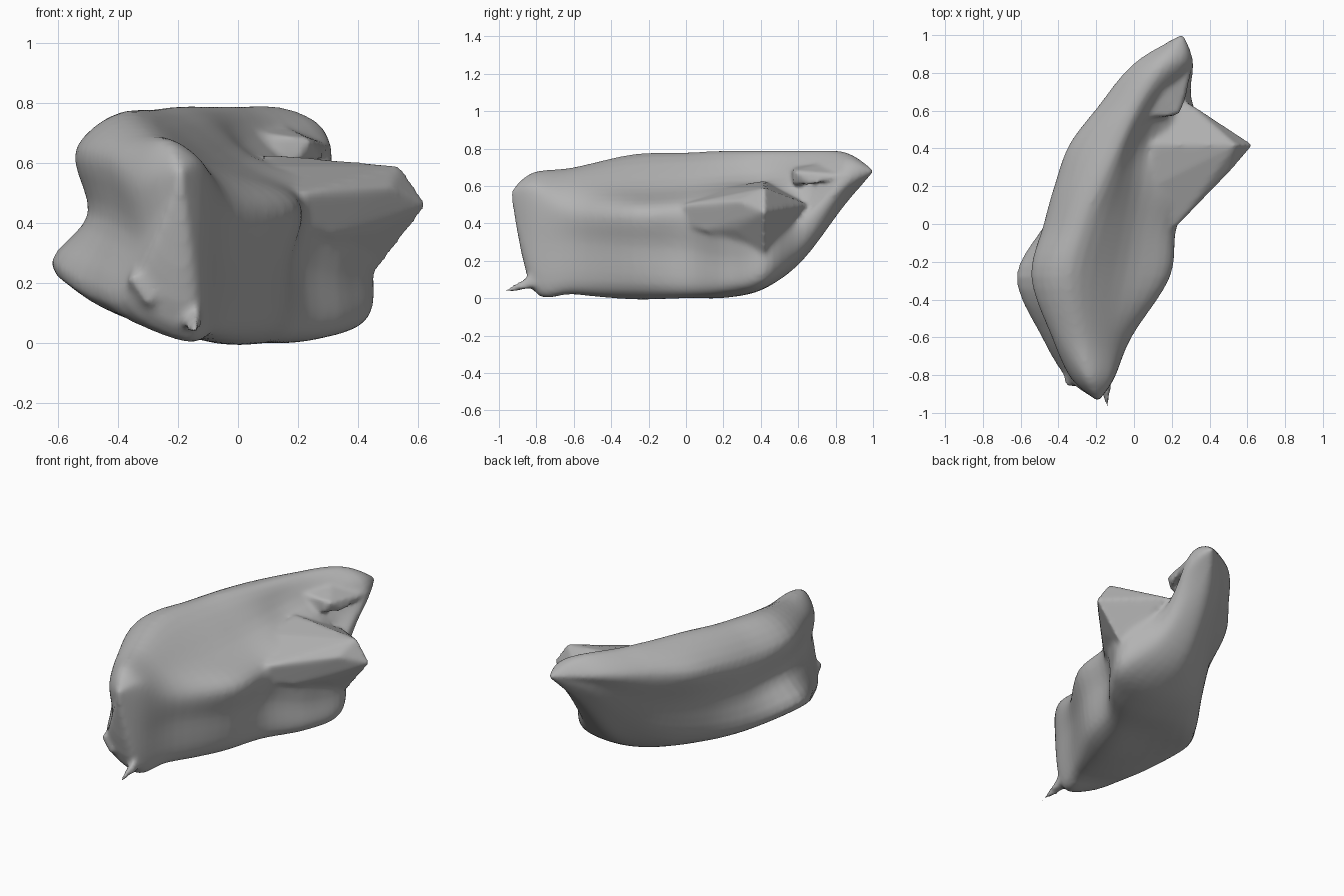
import bpy
import bmesh
from mathutils import Vector

cube = bpy.data.objects.get("Cube")
if cube:
    bpy.data.objects.remove(cube, do_unlink=True)

# One plain stone colour
stone = bpy.data.materials.new("stone_grey")
stone.use_nodes = True
colour = (0.45, 0.45, 0.45, 1.0)
stone.diffuse_color = colour
for node in stone.node_tree.nodes:
    if node.type == "BSDF_PRINCIPLED":
        node.inputs["Base Color"].default_value = colour
        node.inputs["Roughness"].default_value = 0.8

# Rails running from the nose to the back tip: (x, z) at each station along y
STATIONS = [-.82, -.6, -.28, 0, .22, .42, .62, .85]
RAILS = {
    "bottom": [(-.22, .06), (-.18, .03), (-.12, .01), (0, .01), (.06, .01), (.1, .06), (.12, .2), (.16, .5)],
    "right_foot": [(-.13, .08), (-.05, .06), (.1, .04), (.19, .04), (.34, .04), (.41, .08), (.29, .25), (.24, .53)],
    "right_wall": [(-.11, .33), (-.03, .3), (.15, .28), (.2, .26), (.36, .22), (.45, .25), (.31, .4), (.31, .6)],
    "right_edge": [(-.11, .55), (-.02, .47), (.18, .47), (.22, .48), (.36, .5), (.4, .48), (.24, .5), (.3, .68)],
    "top_slope": [(-.15, .63), (-.13, .61), (-.05, .59), (0, .6), (.04, .62), (.06, .63), (.13, .67), (.24, .75)],
    "ridge": [(-.25, .67), (-.29, .7), (-.34, .77), (-.27, .78), (-.18, .79), (-.09, .79), (0, .79), (.13, .78)],
    "upper_left": [(-.33, .55), (-.43, .62), (-.54, .65), (-.47, .63), (-.41, .64), (-.34, .65), (-.19, .67), (0, .7)],
    "left_wall": [(-.31, .36), (-.41, .4), (-.5, .43), (-.44, .4), (-.35, .4), (-.24, .42), (-.11, .48), (.04, .63)],
    "left_foot": [(-.35, .17), (-.48, .15), (-.61, .23), (-.44, .15), (-.27, .13), (-.13, .17), (0, .3), (.08, .56)],
}
NOSE = Vector((-.19, -.94, .57))
BACK_TIP = Vector((.26, 1.01, .68))
STEPS = 5


def spline(points, closed):
    """Smooth curve passing through every point."""
    count = len(points)
    result = []

    def at(i):
        return points[i % count] if closed else points[max(0, min(i, count - 1))]

    for i in range(count if closed else count - 1):
        a, b, c, d = (at(i + k) for k in (-1, 0, 1, 2))
        for step in range(STEPS):
            t = step / STEPS
            result.append(b + (c - a) * (t / 2)
                          + (a * 2 - b * 5 + c * 4 - d) * (t * t / 2)
                          + (b * 3 - a - c * 3 + d) * (t ** 3 / 2))
    if not closed:
        result.append(points[-1].copy())
    return result


def add_loft(bm):
    """Skin the rails in both directions, closing on the nose and back tip."""
    rails = [[Vector((x, y, z)) for y, (x, z) in zip(STATIONS, rail)] for rail in RAILS.values()]
    rings = [spline(list(ring), True) for ring in zip(*rails)]
    lines = [spline([NOSE, *line, BACK_TIP], False) for line in zip(*rings)]
    rows = [[bm.verts.new(p) for p in row] for row in list(zip(*lines))[1:-1]]
    nose, tip = bm.verts.new(NOSE), bm.verts.new(BACK_TIP)
    n = len(rows[0])
    for i in range(n):
        j = (i + 1) % n
        for low, high in zip(rows, rows[1:]):
            bm.faces.new((low[i], low[j], high[j], high[i]))
        bm.faces.new((rows[-1][i], rows[-1][j], tip))
        bm.faces.new((rows[0][j], rows[0][i], nose))


def add_hull(bm, points):
    """Add a faceted lump wrapped around a few points."""
    lump = bmesh.new()
    for p in points:
        lump.verts.new(p)
    out = bmesh.ops.convex_hull(lump, input=lump.verts[:])
    unused = [g for g in out["geom_interior"] if isinstance(g, bmesh.types.BMVert)]
    bmesh.ops.delete(lump, geom=unused, context="VERTS")
    temp = bpy.data.meshes.new("lump")
    lump.to_mesh(temp)
    lump.free()
    bm.from_mesh(temp)
    bpy.data.meshes.remove(temp)


right_knob = [(.22, -.02, .5), (.22, 0, .39), (.31, .1, .36), (.45, .26, .37), (.51, .28, .52),
              (.63, .42, .46), (.54, .42, .59), (.42, .55, .5), (.28, .65, .5), (.1, .42, .63),
              (.1, .2, .59), (.46, .42, .24)]
front_lump = [(-.36, -.86, .22), (-.3, -.86, .13), (-.2, -.84, .25), (-.35, -.7, .3),
              (-.4, -.7, .13), (-.2, -.75, .07)]
front_spike = [(-.14, -1.01, .02), (-.18, -.85, .05), (-.13, -.84, .13), (-.11, -.78, .07),
               (-.2, -.78, .1)]
back_lip = [(.07, .56, .7), (.24, .58, .68), (.2, .57, .6), (.28, .68, .6), (.31, .84, .66),
            (.1, .8, .75)]

bm = bmesh.new()
add_loft(bm)
for lump_points in (right_knob, front_lump, front_spike, back_lip):
    add_hull(bm, lump_points)
bmesh.ops.recalc_face_normals(bm, faces=bm.faces[:])
mesh = bpy.data.meshes.new("rock_body")
bm.to_mesh(mesh)
bm.free()
mesh.materials.append(stone)
rock = bpy.data.objects.new("rock_body", mesh)
bpy.context.collection.objects.link(rock)

# Fuse the lumps into one worn surface
fuse = rock.modifiers.new("fuse", "REMESH")
fuse.mode = "VOXEL"
fuse.voxel_size = 0.014
fuse.use_smooth_shade = True
wear = rock.modifiers.new("wear", "SMOOTH")
wear.factor = 0.5
wear.iterations = 6
